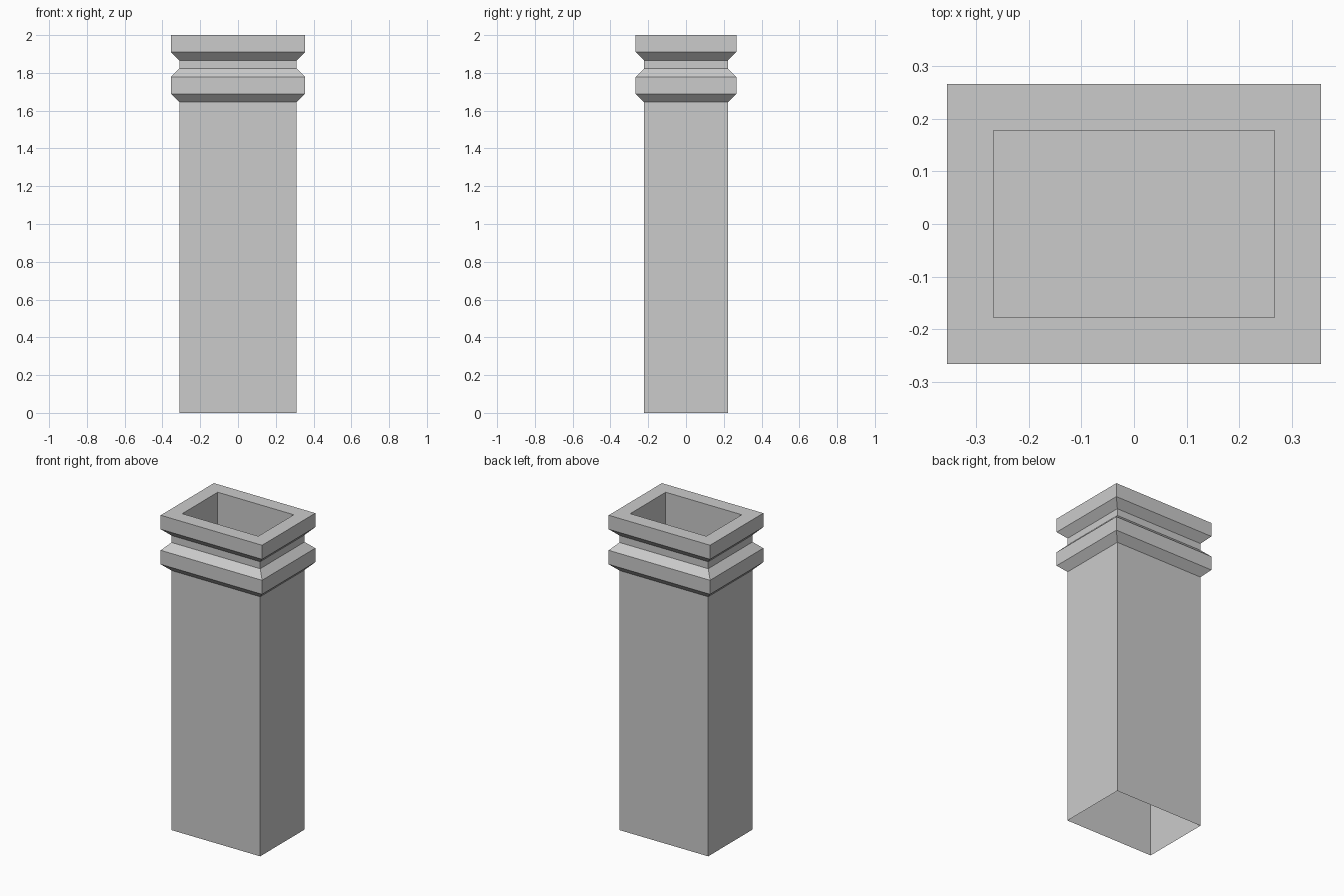
import bpy, bmesh

cube = bpy.data.objects.get("Cube")
if cube:
    bpy.data.objects.remove(cube, do_unlink=True)

# Plain grey clay
grey = bpy.data.materials.new("grey_clay")
grey.use_nodes = True
colour = (0.6, 0.6, 0.6, 1)
grey.diffuse_color = colour
grey.node_tree.nodes["Principled BSDF"].inputs["Base Color"].default_value = colour

# Rectangular rings: half width in x and height, from the open foot
# up the shaft, over the two collars and down into the flue
HALF_X, HALF_Y = 0.311, 0.222
STEP = 0.0444
rings = [(0, 0.0), (0, 2 - 8 * STEP),
         (1, 2 - 7 * STEP), (1, 2 - 5 * STEP),
         (0, 2 - 4 * STEP), (0, 2 - 3 * STEP),
         (1, 2 - 2 * STEP), (1, 2.0),
         (-1, 2.0), (-1, 2 - 8 * STEP)]

bm = bmesh.new()


def add_ring(offset, z):
    x, y = HALF_X + offset * STEP, HALF_Y + offset * STEP
    return [bm.verts.new((sx * x, sy * y, z))
            for sx, sy in ((-1, -1), (1, -1), (1, 1), (-1, 1))]


loops = [add_ring(offset, z) for offset, z in rings]
for low, high in zip(loops, loops[1:]):
    for i in range(4):
        j = (i + 1) % 4
        bm.faces.new((low[i], low[j], high[j], high[i]))

# Floor of the flue; the foot stays open
bm.faces.new(loops[-1])

mesh = bpy.data.meshes.new("chimney_pot")
bm.to_mesh(mesh)
bm.free()
mesh.materials.append(grey)
pot = bpy.data.objects.new("chimney_pot", mesh)
bpy.context.collection.objects.link(pot)
